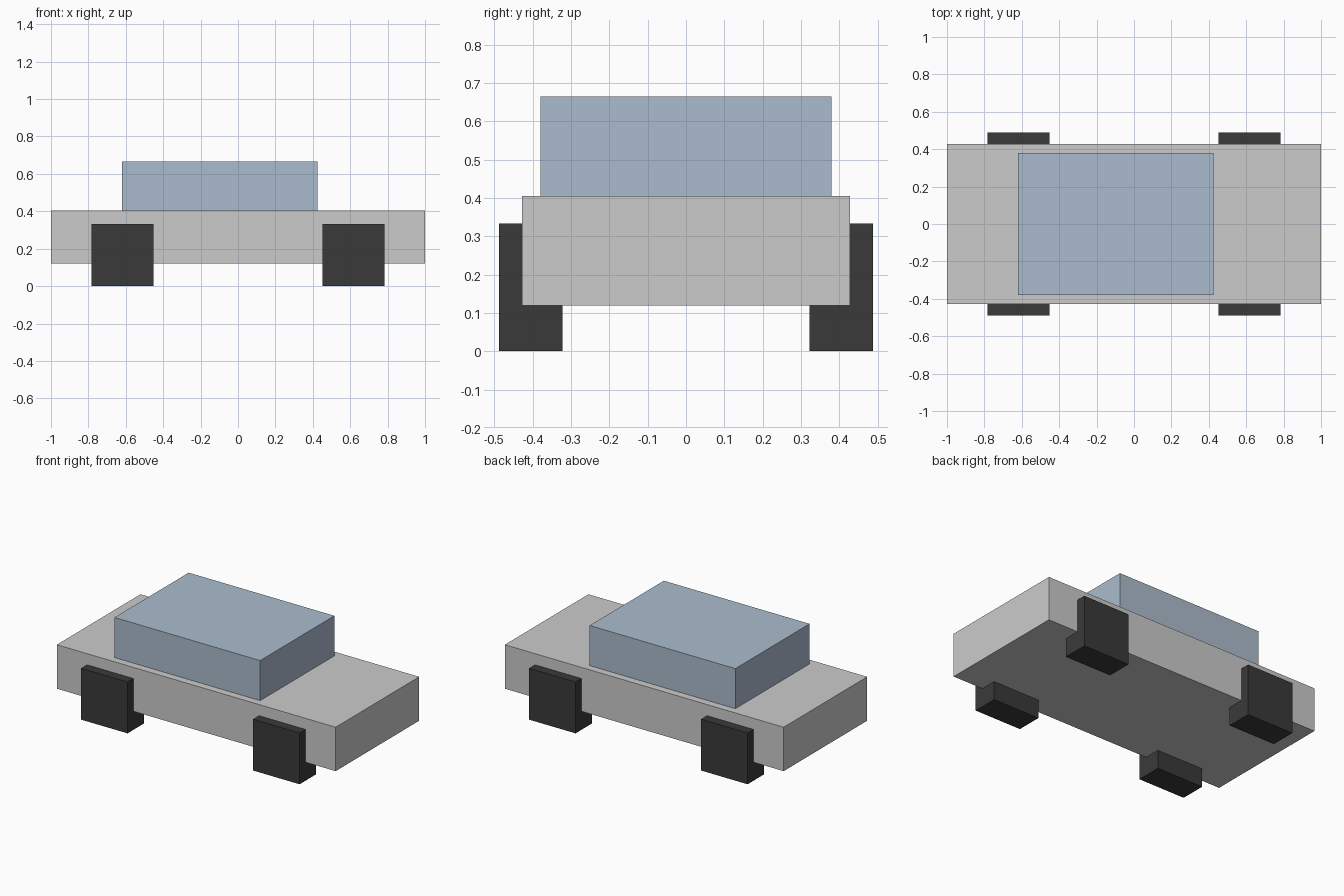
import bpy
from mathutils import Vector

cube = bpy.data.objects.get("Cube")
if cube:
    bpy.data.objects.remove(cube, do_unlink=True)


def make_material(name, rgb):
    mat = bpy.data.materials.new(name)
    mat.use_nodes = True
    color = (*rgb, 1.0)
    mat.diffuse_color = color
    mat.node_tree.nodes["Principled BSDF"].inputs["Base Color"].default_value = color
    return mat


def add_box(name, low, high, mat=None):
    """Box between two opposite corners."""
    low, high = Vector(low), Vector(high)
    bpy.ops.mesh.primitive_cube_add(size=1, location=(low + high) / 2)
    box = bpy.context.object
    box.name = name
    box.scale = high - low
    bpy.ops.object.transform_apply(location=False, rotation=False, scale=True)
    if mat:
        box.data.materials.append(mat)
    return box


glass = make_material("cabin_blue", (0.41, 0.50, 0.61))
rubber = make_material("tyre_black", (0.042, 0.042, 0.042))

# Body slab and cabin, set back toward -x
add_box("body", (-1, -0.428, 0.12), (1, 0.428, 0.405))
add_box("cabin", (-0.62, -0.38, 0.405), (0.425, 0.38, 0.665), glass)

# Four square wheels, partly sunk into the body
wheel_size = Vector((0.333, 0.166, 0.333))
for x_name, x in (("left", 0.617), ("right", -0.617)):
    for y_name, y in (("front", -0.405), ("back", 0.405)):
        center = Vector((x, y, wheel_size.z / 2))
        add_box(f"wheel_{y_name}_{x_name}",
                center - wheel_size / 2, center + wheel_size / 2, rubber)
